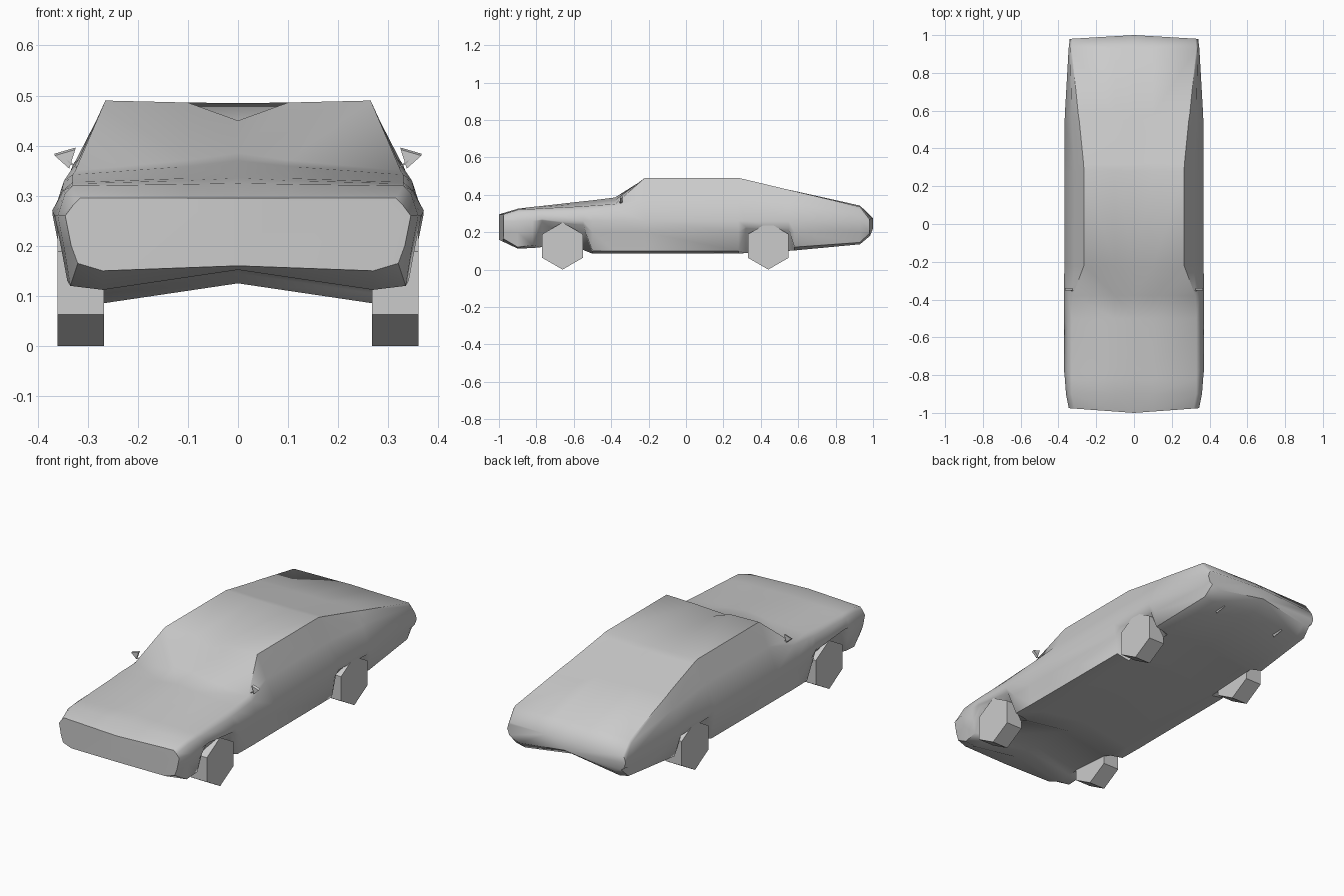
import bpy, bmesh
from math import sin, cos, radians
from mathutils import Vector

if "Cube" in bpy.data.objects:
    bpy.data.objects.remove(bpy.data.objects["Cube"])


def add_object(name, bm):
    bmesh.ops.recalc_face_normals(bm, faces=bm.faces[:])
    mesh = bpy.data.meshes.new(name)
    bm.to_mesh(mesh)
    bm.free()
    obj = bpy.data.objects.new(name, mesh)
    bpy.context.collection.objects.link(obj)
    return obj


def prism(name, outline, offset):
    bm = bmesh.new()
    base = [bm.verts.new(p) for p in outline]
    end = [bm.verts.new(Vector(p) + Vector(offset)) for p in outline]
    bm.faces.new(base)
    bm.faces.new(end)
    n = len(base)
    for i in range(n):
        j = (i + 1) % n
        bm.faces.new((base[i], base[j], end[j], end[i]))
    return add_object(name, bm)


# Body stations: y, top centre z, top edge x, top edge z, shoulder z,
# widest x, sill z (raised over the wheels), belly z
stations = [
    (-.975, .295, .315, .295, .28, .345, .165, .150),
    (-.90, .325, .33, .320, .305, .36, .120, .112),
    (-.82, .335, .33, .324, .31, .366, .130, .115),
    (-.77, .340, .33, .327, .31, .371, .255, .120),
    (-.55, .365, .33, .338, .315, .37, .230, .105),
    (-.50, .370, .33, .342, .32, .37, .100, .085),
    (-.38, .385, .325, .350, .33, .37, .098, .085),
    (-.22, .450, .265, .490, .375, .369, .098, .085),
    (.28, .485, .265, .490, .375, .368, .098, .085),
    (.32, .478, .267, .481, .374, .368, .220, .088),
    (.55, .426, .29, .426, .362, .367, .210, .100),
    (.58, .420, .295, .419, .360, .366, .120, .102),
    (.93, .342, .33, .336, .320, .346, .145, .135),
    (.98, .275, .325, .270, .260, .340, .195, .180),
]

# Body: half sections lofted along y, mirrored across x
bm = bmesh.new()
rings = []
for k, (y, zc, xt, zt, zs, xm, zl, zb) in enumerate(stations):
    nose, tail = k == 0, k == len(stations) - 1
    z1 = zt - .004 if zt > .47 else zc + (zt - zc) * .4
    zm = max(.26, zl + .015) if not tail else .235
    section = [(0, zc), (.1, z1), (xt, zt), ((xt + xm) / 2, zs), (xm, zm),
               (xm - .012, max(.2, zl + .008)), (xm - .025, zl), (.27, zb),
               (0, zb + (.01 if nose else .04))]
    push = -.025 if nose else .02 if tail else 0
    rings.append([bm.verts.new((x, y + push * (1 - x / xm), z)) for x, z in section])
for a, b in zip(rings, rings[1:]):
    for i in range(len(a) - 1):
        bm.faces.new((a[i], a[i + 1], b[i + 1], b[i]))
bm.faces.new(rings[0])
bm.faces.new(rings[-1])
body = add_object("car_body", bm)
# Normals of the open half shell: make the roof point up
roof = max(body.data.polygons, key=lambda p: p.center.z)
if roof.normal.z < 0:
    body.data.flip_normals()
mirror = body.modifiers.new("Mirror", 'MIRROR')
mirror.use_clip = True
bpy.context.view_layer.objects.active = body
body.select_set(True)
bpy.ops.object.modifier_apply(modifier="Mirror")
bpy.ops.object.shade_smooth_by_angle(angle=radians(50))

for side, s in (("right", 1), ("left", -1)):
    # Six-sided wheels
    for end, y in (("front", -.66), ("rear", .44)):
        hexagon = [(s * .268, y + .126 * sin(radians(60 * i)),
                    .126 + .126 * cos(radians(60 * i))) for i in range(6)]
        prism(f"{end}_{side}_wheel", hexagon, (s * .092, 0, 0))

    # Door mirror: thin arm and triangular head
    prism(f"{side}_mirror_arm",
          [(s * .305, -.358, .345), (s * .31, -.358, .351),
           (s * .353, -.35, .379), (s * .349, -.35, .372)], (0, .006, 0))
    prism(f"{side}_mirror_head",
          [(s * .325, -.352, .392), (s * .366, -.352, .38),
           (s * .337, -.352, .354)], (0, .012, .004))

    # Exhaust tip
    prism(f"{side}_exhaust_tip",
          [(s * .165, .86, .155), (s * .205, .86, .155), (s * .185, .86, .132)],
          (0, .06, .01))
